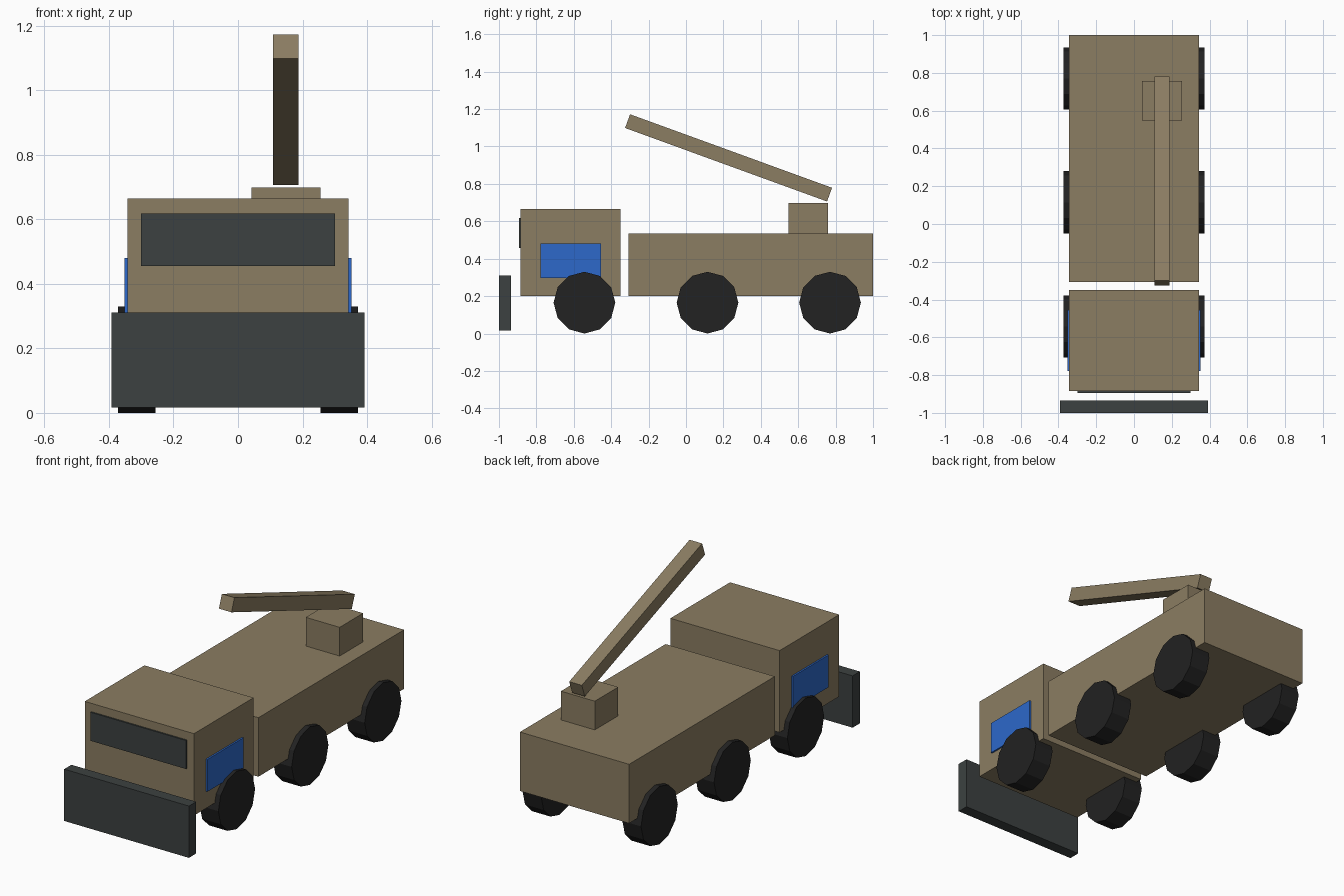
import bpy
from math import radians, pi
from mathutils import Matrix

cube = bpy.data.objects.get("Cube")
if cube:
    bpy.data.objects.remove(cube, do_unlink=True)


def material(name, color):
    m = bpy.data.materials.new(name)
    m.use_nodes = True
    m.diffuse_color = (*color, 1)
    m.node_tree.nodes["Principled BSDF"].inputs["Base Color"].default_value = (*color, 1)
    return m


tan = material("tan paint", (0.258, 0.205, 0.122))
slate = material("dark slate", (0.045, 0.053, 0.052))
blue = material("blue panel", (0.026, 0.14, 0.59))
rubber = material("black rubber", (0.016, 0.016, 0.016))


def box(name, mat, x, y, z):
    """Box spanning the given (min, max) ranges."""
    spans = (x, y, z)
    bpy.ops.mesh.primitive_cube_add(size=1, location=[(a + b) / 2 for a, b in spans])
    ob = bpy.context.object
    ob.name = name
    ob.data.transform(Matrix.Diagonal([b - a for a, b in spans] + [1]))
    ob.data.materials.append(mat)
    return ob


# Cab, bed and front plough
half = 0.343
box("cab", tan, (-half, half), (-0.885, -0.35), (0.2, 0.665))
box("bed", tan, (-half, half), (-0.307, 1), (0.2, 0.535))
box("plough_blade", slate, (-0.392, 0.392), (-1, -0.935), (0.017, 0.311))
box("windscreen", slate, (-0.3, 0.3), (-0.894, -0.885), (0.456, 0.618))

# Crane turret and raised boom
box("crane_turret", tan, (0.042, 0.255), (0.548, 0.758), (0.535, 0.698))
boom = box("crane_boom", tan, (0.108, 0.187), (-0.347, 0.802), (0.9, 0.978))
boom.rotation_euler.x = radians(-20)

# Door panels and wheels on both sides
wheel_r = 0.165
for side, s in (("left", 1), ("right", -1)):
    box(side + "_door_panel", blue, sorted((s * half, s * 0.3525)),
        (-0.777, -0.455), (0.297, 0.48))
    for row, y in (("front", -0.543), ("middle", 0.115), ("rear", 0.77)):
        bpy.ops.mesh.primitive_cylinder_add(vertices=12, radius=wheel_r, depth=0.117,
                                            location=(s * 0.3135, y, wheel_r))
        wheel = bpy.context.object
        wheel.name = f"{row}_{side}_wheel"
        wheel.data.transform(Matrix.Rotation(pi / 2, 4, 'Y'))
        wheel.data.materials.append(rubber)
